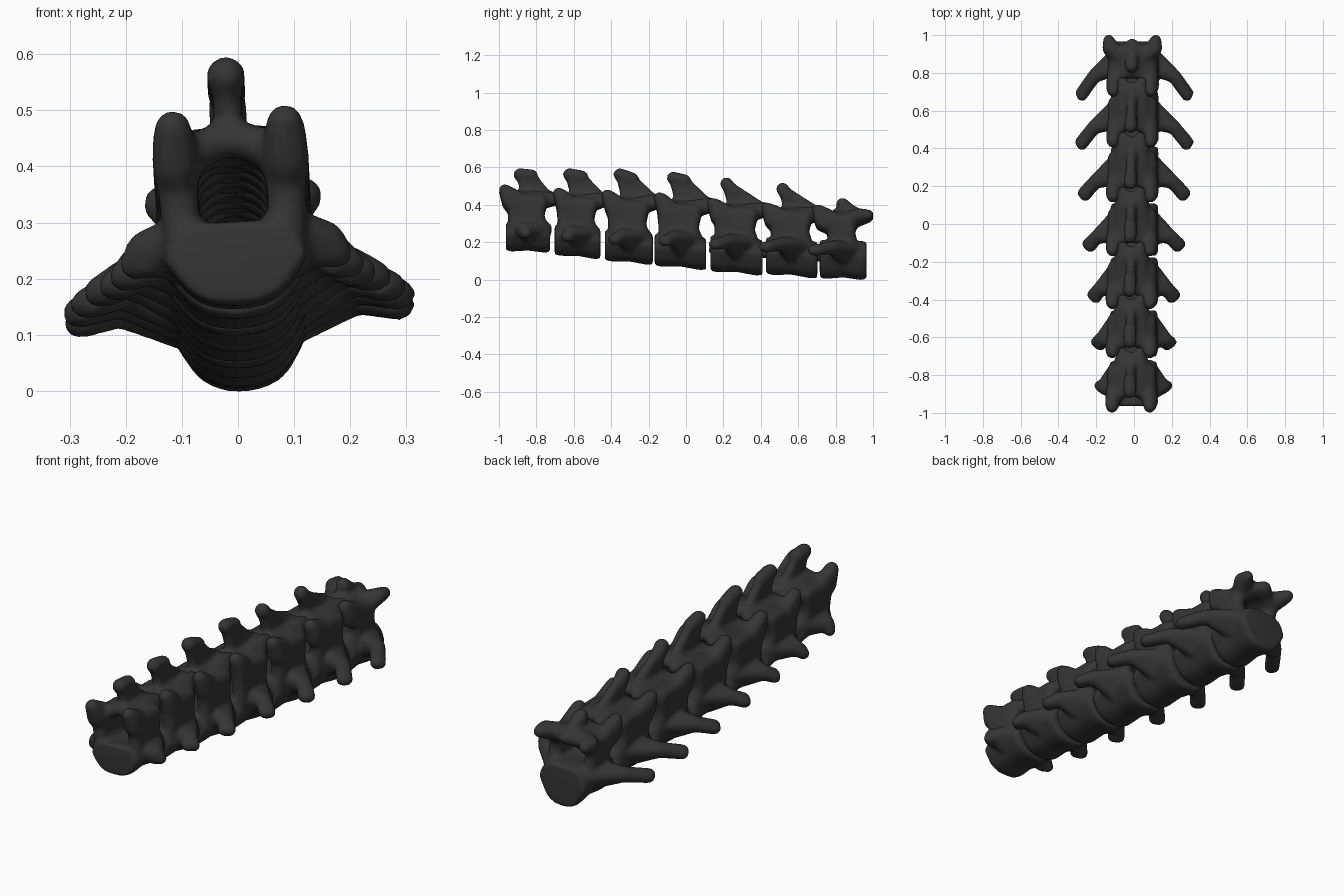
import bpy, bmesh, math
from mathutils import Matrix, Vector

if "Cube" in bpy.data.objects:
    bpy.data.objects.remove(bpy.data.objects["Cube"])

mat = bpy.data.materials.new("dark_bone")
mat.diffuse_color = (0.035, 0.035, 0.035, 1)
mat.use_nodes = True
mat.node_tree.nodes["Principled BSDF"].inputs["Base Color"].default_value = mat.diffuse_color

# Unit ball directions used for every rounded form
tmp = bmesh.new()
bmesh.ops.create_icosphere(tmp, subdivisions=2, radius=1)
DIRS = [v.co.copy() for v in tmp.verts]
tmp.free()


def hull(bm, pts):
    """Add the closed convex skin around a set of points."""
    h = bmesh.new()
    for p in pts:
        h.verts.new(p)
    bmesh.ops.convex_hull(h, input=h.verts[:])
    bmesh.ops.delete(h, geom=[v for v in h.verts if not v.link_faces], context='VERTS')
    bmesh.ops.recalc_face_normals(h, faces=h.faces[:])
    me = bpy.data.meshes.new("tmp")
    h.to_mesh(me)
    h.free()
    bm.from_mesh(me)
    bpy.data.meshes.remove(me)


def blob(bm, *balls):
    """Hull around balls given as (x, y, z, radius)."""
    hull(bm, [Vector(b[:3]) + d * b[3] for b in balls for d in DIRS])


def ring(y, zc, hw, hz):
    """Vertebral body section: flattened top, slightly keeled underside."""
    pts = []
    for i in range(24):
        c, s = math.cos(i * math.tau / 24), math.sin(i * math.tau / 24)
        if s < 0:
            c *= 1 - .12 * math.sin(math.pi * -s)
        pts.append(Vector((hw * c, y, zc + hz * min(s, 0.8))))
    return pts


# Per vertebra: body centre y, half length, bottom z, top z
BODY = [(-.845, .118, .147, .30), (-.58, .122, .118, .28), (-.305, .128, .088, .255),
        (-.03, .138, .060, .235), (.27, .14, .030, .225), (.565, .137, .015, .215),
        (.84, .125, .0, .208)]
# Spinous process: top front y, z, top rear y, z
SPINE = [(-.925, .598, -.79, .592), (-.66, .598, -.52, .586), (-.39, .598, -.25, .575),
         (-.105, .58, .03, .565), (.18, .55, .29, .50), (.48, .522, .58, .475),
         (.80, .44, .92, .40)]
# Front joint edge y, top z; rear joint edge y, centre z, half spacing
JOINT = [(-1.003, .508, -.65, .43, .045), (-.715, .49, -.37, .43, .045),
         (-.455, .48, -.09, .42, .045), (-.175, .465, .20, .40, .045),
         (.11, .435, .49, .375, .045), (.40, .41, .78, .355, .05),
         (.67, .40, 1.005, .34, .125)]
# Transverse process tip: x, y, z
WING = [(.208, -.88, .235), (.228, -.65, .215), (.248, -.40, .20), (.275, -.13, .19),
        (.30, .14, .17), (.315, .41, .155), (.313, .67, .137)]

for i in range(7):
    t = i / 6
    yc, hl, zb, zt = BODY[i]
    sf, sfz, sr, srz = SPINE[i]
    jf, jfz, jr, jrz, jx = JOINT[i]
    wx, wy, wz = WING[i]
    last = i == 6
    bm = bmesh.new()

    # Waisted vertebral body, its rear end slightly lower
    hz = (zt - zb) / 1.8
    zc = zb + hz
    drop = .012 if 0 < i < 6 else .004
    lip = [(-hl, .95), (-hl * .75, 1.0), (0, .9), (hl * .75, 1.0), (hl, .95)]
    rings = [ring(yc + dy, zc - drop * dy / hl, .130 * s, hz * s) for dy, s in lip]
    for a, b in zip(rings, rings[1:]):
        hull(bm, a + b)

    zl = .435 - .105 * t                # arch height
    ph = hl - .04 - .015 * t - .02 * last   # pedicle half length
    zw = zt + .04                       # narrowest level of the pedicle
    for s in (-1, 1):
        # Pedicle wall beside the canal, flared below and above
        waist = [(s * .097, yc + k * ph * .8 - .01, zw, .036) for k in (-1, 1)]
        blob(bm, *waist, *[(s * .092, yc + k * ph, zt - .04, .034) for k in (-1, 1)])
        blob(bm, *waist, *[(s * .095, yc + k * ph, zl - .02, .036) for k in (-1, .9)])
        # Curved lamina roof
        blob(bm, (s * .085, yc - .06, zl - .015, .04), (s * .085, yc + .05, zl - .02, .04),
             (s * .04, yc - .045, zl + .005, .033), (s * .04, yc + .08, zl, .033))
        blob(bm, (s * .04, yc - .045, zl + .005, .033), (s * .04, yc + .08, zl, .033),
             (0, yc - .035, zl + .018, .034), (0, yc + .11, zl + .012, .034))
        # Front joint process
        low = (s * .10, jf + .06, jfz - .10, .042)
        blob(bm, (s * .10, jf + .034, jfz - .033, .033), (s * .10, jf + .055, jfz - .05, .038),
             low, (s * .092, yc - .03, zl - .02, .042))
        blob(bm, low, (s * .097, yc - ph * .7, zw + .02, .037), (s * .092, yc, zl - .03, .04))
        # Rear joint process
        blob(bm, (s * jx, jr - .03, jrz, .03), (s * jx, jr - .075, jrz, .036),
             (s * .06, yc + .04, zl, .038), (s * .09, yc + .03, zl - .03, .036))
        # Transverse process, swept forward and down, webbed to the body
        root = wz + .045 - .015 * t
        mx, my = .11 + .5 * (wx - .11), wy + .52 * (yc - wy) + .025 * t
        mid = (s * mx, my, wz + .024, .038)
        blob(bm, (s * .085, yc - .05 + .04 * t, root, .045), (s * .085, yc + .09 - .02 * t, root - .01, .04),
             (s * .085, yc, zc - .005, .04), mid)
        blob(bm, mid, (s * (wx - .026), wy + .025, wz, .028),
             (s * (wx - .035 - .02 * (1 - t)), wy + .008, wz + .004, .03))

    # Roof closing the space between the rear joints
    blob(bm, (0, yc + .08, zl, .034), (0, jr - (.085 if last else .06), jrz + .005, .034),
         *[(s * .06, jr - .1, jrz, .03) for s in (-1, 1)])
    # Spinous process blade and thickened crest
    r = .036
    blob(bm, (0, sf + r, sfz - r, .025), (0, sr - r, srz - r, .025),
         (0, sf + .075, jfz - .06, .028), (0, yc + .08 if last else jr - .09, jrz + .015, .028))
    blob(bm, (0, sf + r, sfz - r, r), (0, sr - r, srz - r, r))

    # The whole column is rolled slightly about its length
    bmesh.ops.rotate(bm, verts=bm.verts[:], cent=Vector((0, 0, .18)),
                     matrix=Matrix.Rotation(-.057, 3, 'Y'))

    me = bpy.data.meshes.new(f"vertebra_{i + 1}")
    bm.to_mesh(me)
    bm.free()
    me.materials.append(mat)
    ob = bpy.data.objects.new(f"vertebra_{i + 1}", me)
    bpy.context.collection.objects.link(ob)

    # Fuse the parts into one smooth bone
    m = ob.modifiers.new("fuse", 'REMESH')
    m.mode = 'VOXEL'
    m.voxel_size = .009
    m.use_smooth_shade = True
    m = ob.modifiers.new("soften", 'SMOOTH')
    m.factor = .5
    m.iterations = 10
    m = ob.modifiers.new("reduce", 'DECIMATE')
    m.ratio = .3
